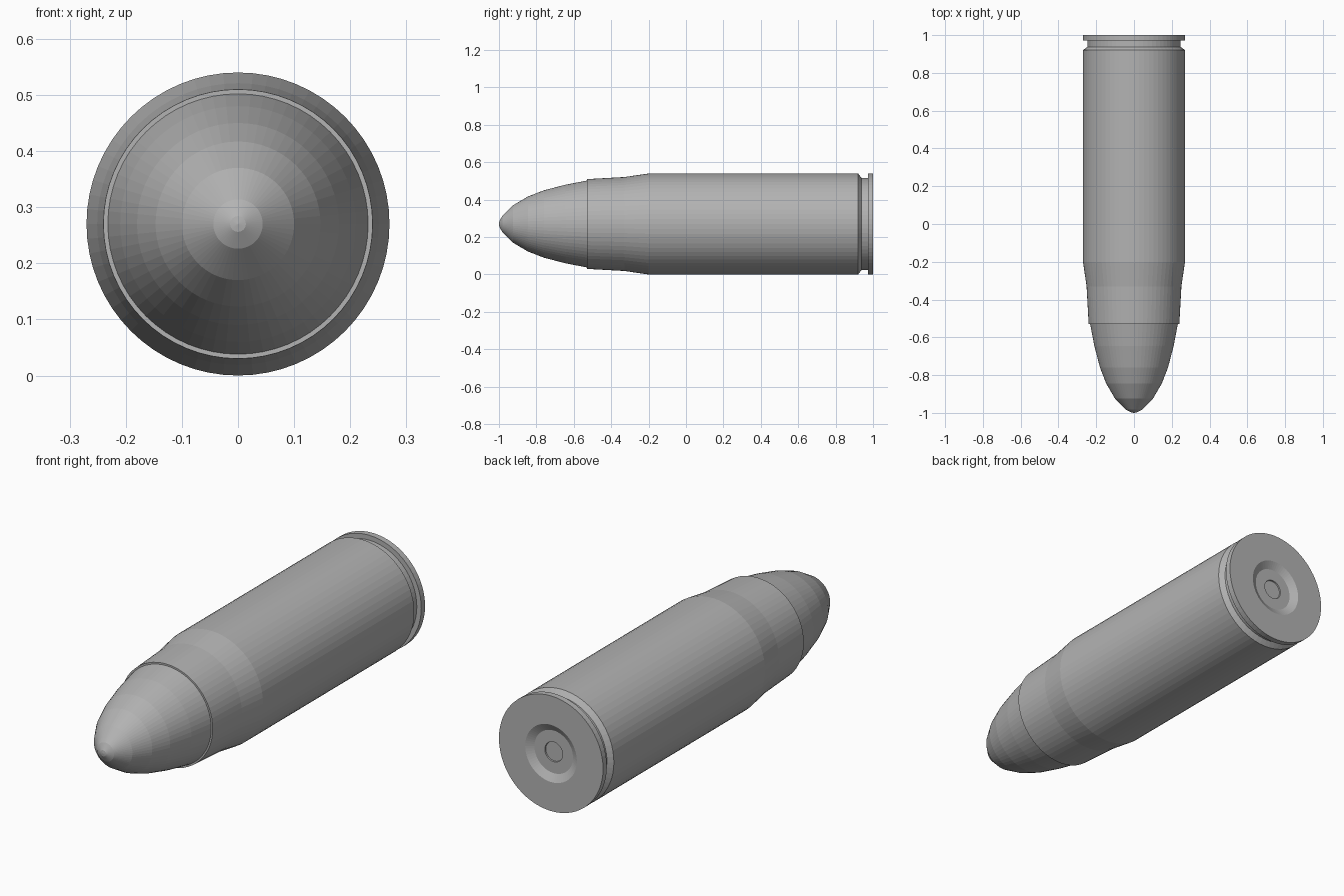
import bpy, bmesh, math
from mathutils import Matrix

old = bpy.data.objects.get("Cube")
if old:
    bpy.data.objects.remove(old, do_unlink=True)

RADIUS = 0.27
SIDES = 64

metal = bpy.data.materials.new("grey metal")
metal.use_nodes = True
colour = (0.45, 0.45, 0.45, 1)
metal.diffuse_color = colour
metal.node_tree.nodes["Principled BSDF"].inputs["Base Color"].default_value = colour


def lathe(name, profile):
    """Turn (radius, y) points around the long axis."""
    bm = bmesh.new()
    verts = [bm.verts.new((r, y, 0)) for r, y in profile]
    edges = [bm.edges.new(pair) for pair in zip(verts, verts[1:])]
    bmesh.ops.spin(bm, geom=verts + edges, cent=(0, 0, 0), axis=(0, 1, 0),
                   angle=math.tau, steps=SIDES, use_duplicate=False)
    bmesh.ops.remove_doubles(bm, verts=bm.verts, dist=0.0002)
    bmesh.ops.recalc_face_normals(bm, faces=bm.faces)
    bmesh.ops.transform(bm, matrix=Matrix.Translation((0, 0, RADIUS)), verts=bm.verts)
    mesh = bpy.data.meshes.new(name)
    bm.to_mesh(mesh)
    bm.free()
    mesh.materials.append(metal)
    obj = bpy.data.objects.new(name, mesh)
    bpy.context.collection.objects.link(obj)
    return obj


# Rounded nose, seated in the mouth of the casing
lathe("nose", [(0, -1), (0.014, -0.998), (0.044, -0.982), (0.1, -0.925),
               (0.147, -0.845), (0.18, -0.76), (0.21, -0.645),
               (0.232, -0.53), (0.232, -0.5), (0, -0.5)])

# Casing: mouth, neck, shoulder, body, groove, rim and recessed base
lathe("casing", [(0.225, -0.5), (0.232, -0.53), (0.24, -0.53), (0.251, -0.33),
                 (RADIUS, -0.2), (RADIUS, 0.92), (0.247, 0.938), (0.247, 0.972),
                 (RADIUS, 0.972), (RADIUS, 1), (0.134, 1), (0.1, 0.98),
                 (0.046, 0.98)])

# Primer dimple in the middle of the base
lathe("primer", [(0.046, 0.98), (0.045, 0.974), (0, 0.974)])
